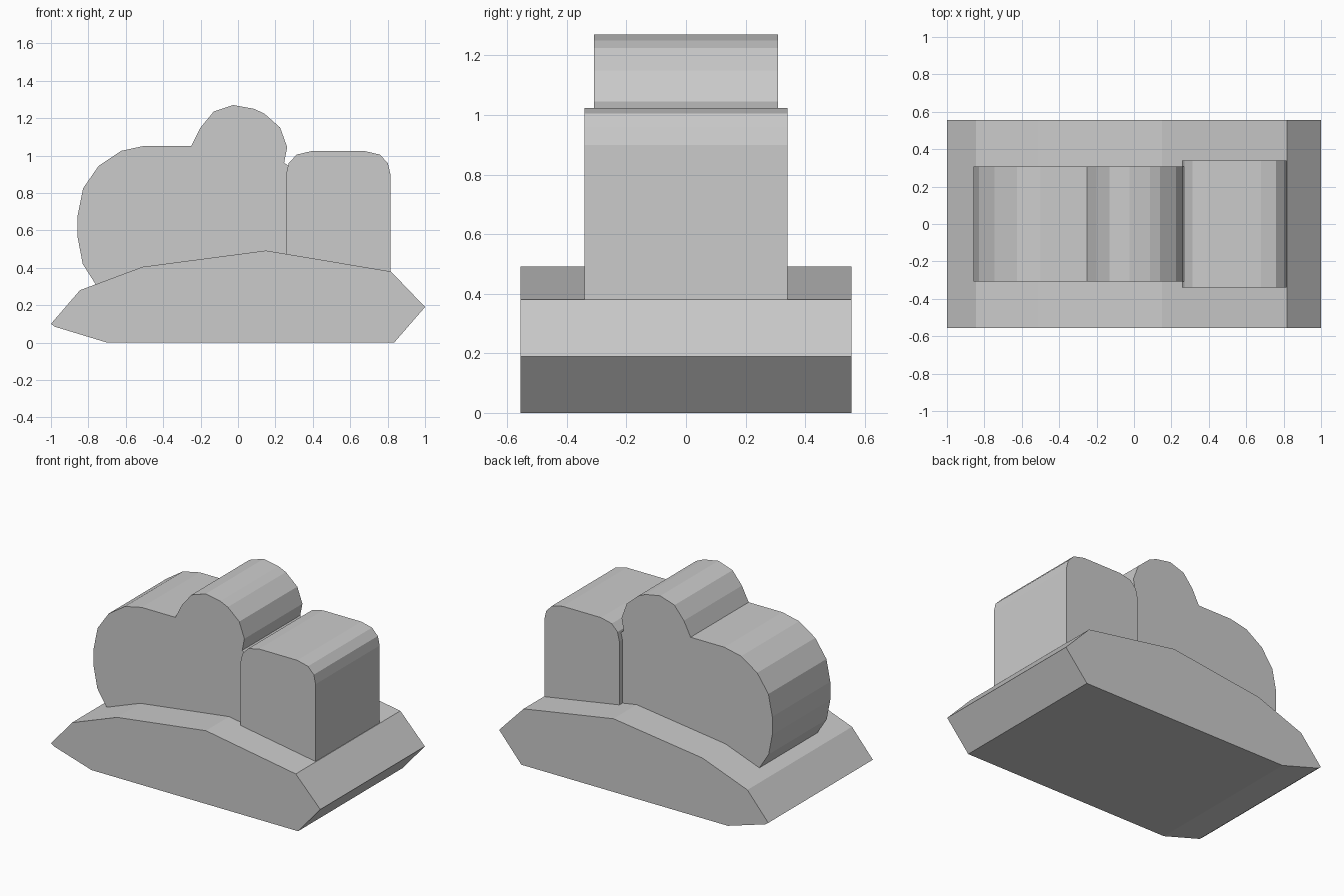
import bpy
import bmesh

if "Cube" in bpy.data.objects:
    bpy.data.objects.remove(bpy.data.objects["Cube"])

grey = bpy.data.materials.new("plain grey")
grey.diffuse_color = (0.6, 0.6, 0.6, 1)
grey.use_nodes = True
grey.node_tree.nodes["Principled BSDF"].inputs["Base Color"].default_value = grey.diffuse_color


def extrude_profile(name, profile, half_depth):
    """Extrude an x/z outline symmetrically along y."""
    bm = bmesh.new()
    face = bm.faces.new([bm.verts.new((x, -half_depth, z)) for x, z in profile])
    result = bmesh.ops.extrude_face_region(bm, geom=[face])
    moved = [v for v in result["geom"] if isinstance(v, bmesh.types.BMVert)]
    bmesh.ops.translate(bm, verts=moved, vec=(0, 2 * half_depth, 0))
    bmesh.ops.recalc_face_normals(bm, faces=bm.faces)
    mesh = bpy.data.meshes.new(name)
    bm.to_mesh(mesh)
    bm.free()
    mesh.materials.append(grey)
    obj = bpy.data.objects.new(name, mesh)
    bpy.context.collection.objects.link(obj)
    return obj


# Wide faceted base with a gently peaked top
extrude_profile("base", [
    (-0.70, 0), (0.835, 0), (1.0, 0.19), (0.818, 0.38), (0.15, 0.492),
    (-0.51, 0.405), (-0.845, 0.28), (-1.0, 0.10), (-0.98, 0.085)], 0.555)

# Rounded body with a domed hump, sunk into the base
extrude_profile("rounded_body", [
    (-0.70, 0.23), (-0.76, 0.31), (-0.83, 0.42), (-0.857, 0.56),
    (-0.857, 0.68), (-0.828, 0.825), (-0.745, 0.945), (-0.625, 1.025),
    (-0.50, 1.052), (-0.25, 1.052), (-0.20, 1.15), (-0.13, 1.235),
    (-0.025, 1.27), (0.085, 1.25), (0.14, 1.225), (0.225, 1.15),
    (0.263, 1.045), (0.247, 0.963), (0.268, 0.945), (0.268, 0.25)], 0.308)

# Upright block with rounded top corners: one corner mirrored about its middle
middle, bottom = 0.536, 0.3
corner = [(0.279, bottom), (0.279, 0.90), (0.265, 0.96), (0.222, 1.005), (0.142, 1.024)]
left = [(middle - dx, z) for dx, z in corner]
right = [(middle + dx, z) for dx, z in reversed(corner)]
extrude_profile("upright_block", left + right, 0.34)
